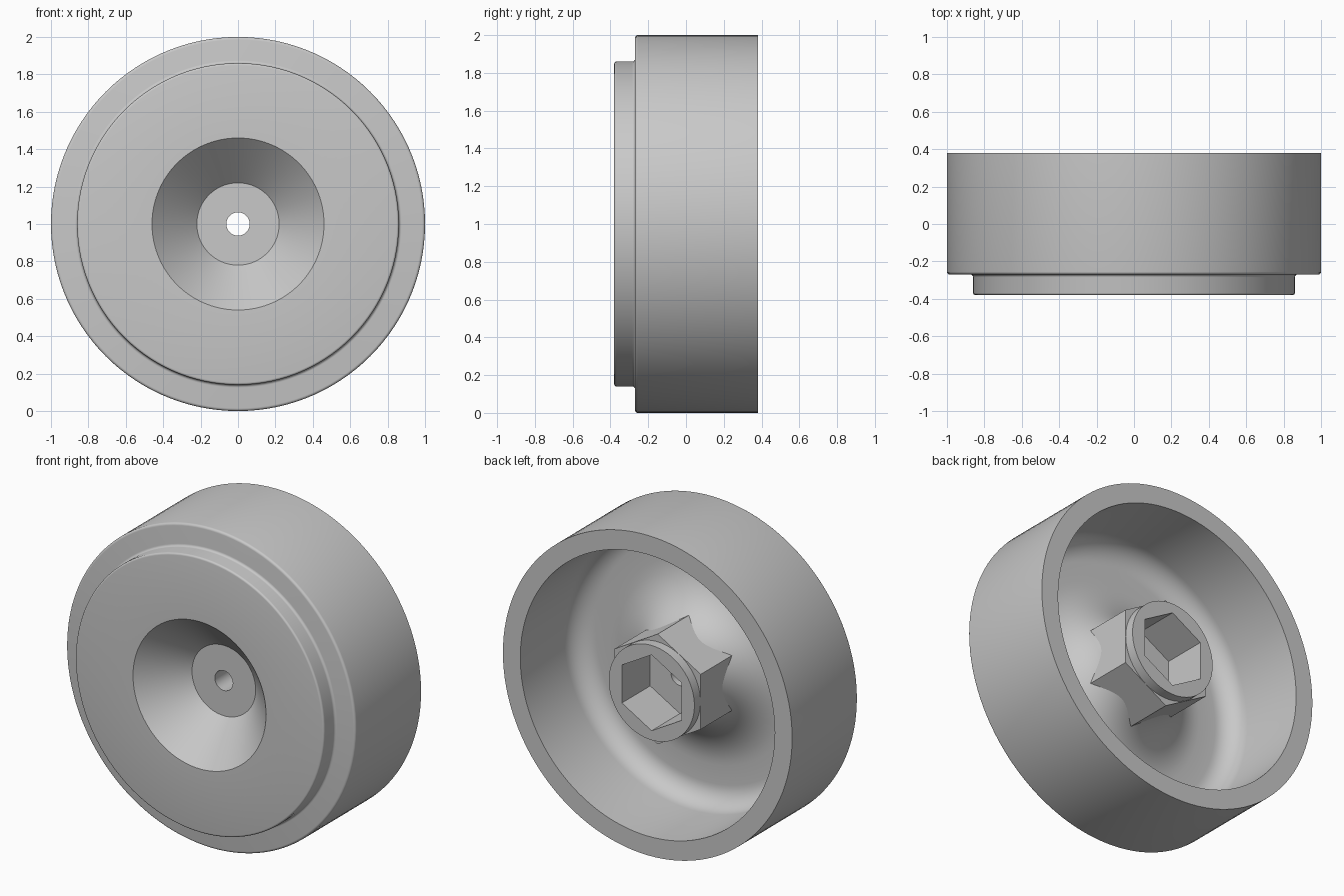
import bpy
import bmesh
from math import sin, cos, pi, radians

SEGMENTS = 120

old = bpy.data.objects.get("Cube")
if old:
    bpy.data.objects.remove(old, do_unlink=True)

grey = bpy.data.materials.new("light_grey_plastic")
grey.use_nodes = True
colour = (0.58, 0.58, 0.58, 1)
grey.diffuse_color = colour
grey.node_tree.nodes["Principled BSDF"].inputs["Base Color"].default_value = colour


def circle(r):
    return lambda a: r


def hexagon(r):
    """Radius of a hexagon with a corner pointing up, by angle."""
    return lambda a: r * cos(pi / 6) / cos(a % (pi / 3) - pi / 6)


def arc(r, y, size, start, end, steps):
    """Profile points along an arc centred on (r, y)."""
    angles = [radians(start + (end - start) * i / steps) for i in range(steps + 1)]
    return [(r + size * cos(a), y + size * sin(a)) for a in angles]


def loft(name, rings):
    """Join rings of (radius function, y) around the wheel axis."""
    bm = bmesh.new()
    loops = []
    for radius, y in rings:
        loop = []
        for i in range(SEGMENTS):
            # tiny offset keeps corner angles on the same side of the modulo
            a = 2 * pi * i / SEGMENTS
            r = radius(a + 1e-9)
            loop.append(bm.verts.new((r * sin(a), y, 1 + r * cos(a))))
        loops.append(loop)
    for near, far in zip(loops, loops[1:]):
        for i in range(SEGMENTS):
            j = (i + 1) % SEGMENTS
            bm.faces.new((near[i], near[j], far[j], far[i]))
    mesh = bpy.data.meshes.new(name)
    bm.to_mesh(mesh)
    bm.free()
    mesh.materials.append(grey)
    obj = bpy.data.objects.new(name, mesh)
    bpy.context.collection.objects.link(obj)
    bpy.ops.object.select_all(action="DESELECT")
    obj.select_set(True)
    bpy.context.view_layer.objects.active = obj
    bpy.ops.object.shade_smooth_by_angle(angle=radians(30))
    return obj


# Wheel body: axle hole, conical recess, stepped front, rim, hollow back
profile = [(0.062, 0.06), (0.062, -0.14), (0.22, -0.14), (0.46, -0.38)]
profile += arc(0.848, -0.368, 0.012, -90, 0, 4)      # front plate edge
profile += arc(0.875, -0.285, 0.015, 180, 90, 4)     # step fillet
profile += arc(0.985, -0.255, 0.015, -90, 0, 4)      # rim edge
profile += [(1.0, 0.38), (0.88, 0.38)]
profile += arc(0.75, -0.05, 0.13, 0, -90, 10)        # inner wall fillet
profile += arc(0.632, 0.17, 0.35, 270, 188, 14)      # sweep up to the hub
loft("wheel_body", [(circle(r), y) for r, y in profile])

# Hexagonal hub with a round collar and a hexagonal socket
loft("hex_hub", [
    (hexagon(0.344), -0.06),
    (hexagon(0.344), 0.28),
    (circle(0.296), 0.28),
    (circle(0.296), 0.34),
    (hexagon(0.237), 0.34),
    (hexagon(0.237), 0.06),
    (circle(0.062), 0.06),
])
